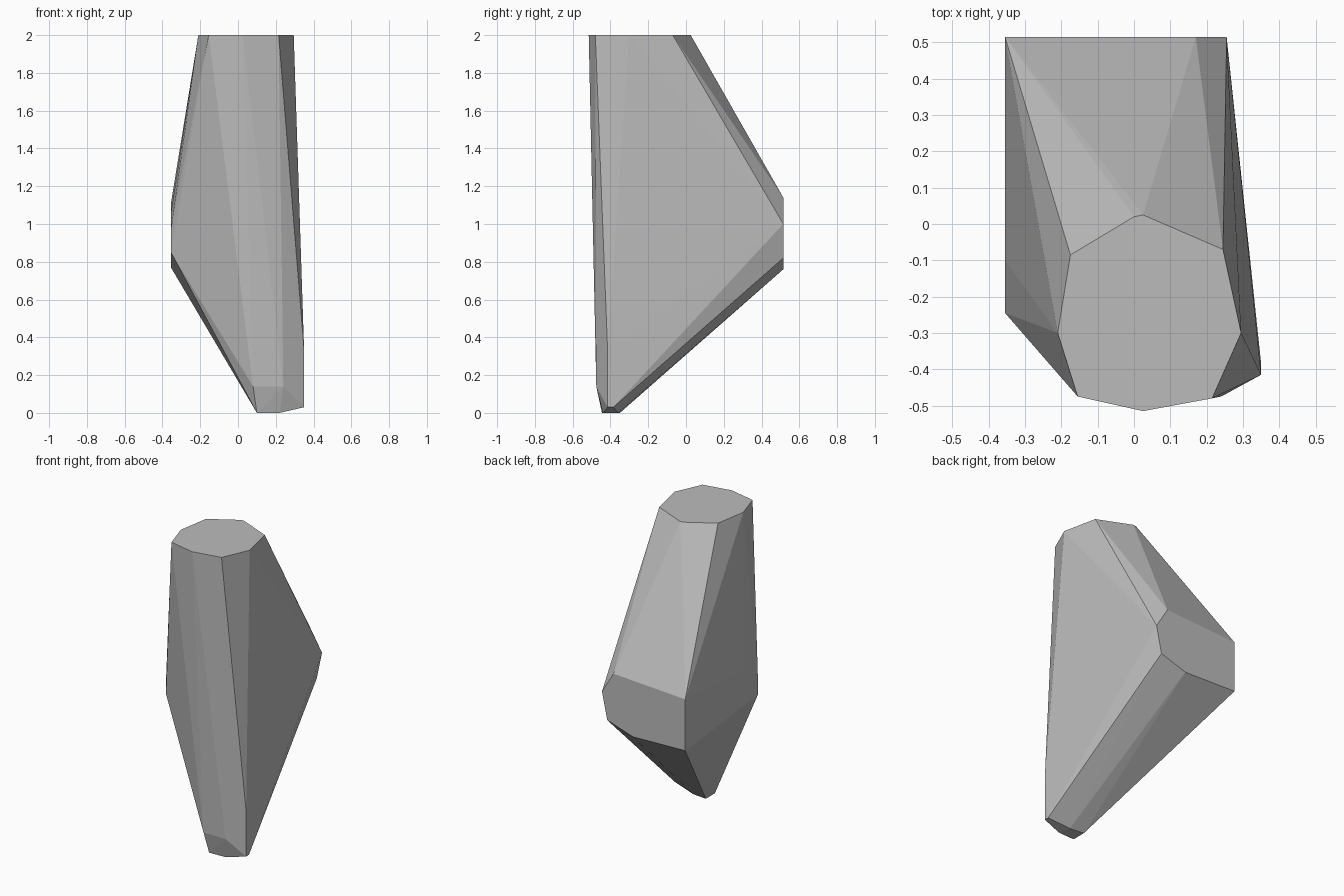
import bpy
import bmesh
import math

default_cube = bpy.data.objects.get("Cube")
if default_cube:
    bpy.data.objects.remove(default_cube, do_unlink=True)


def make_material(name, colour):
    material = bpy.data.materials.new(name)
    material.use_nodes = True
    material.diffuse_color = colour
    shader = next(n for n in material.node_tree.nodes if n.type == "BSDF_PRINCIPLED")
    shader.inputs["Base Color"].default_value = colour
    return material


def make_chipped_stone(name, outlines, material):
    """Wrap a convex faceted skin around the flat outlines of its cut sides."""
    mesh = bpy.data.meshes.new(name)
    bm = bmesh.new()
    for outline in outlines:
        for corner in outline:
            bm.verts.new(corner)
    hull = bmesh.ops.convex_hull(bm, input=bm.verts)
    unused = {g for g in hull["geom_interior"] + hull["geom_unused"]
              if isinstance(g, bmesh.types.BMVert)}
    bmesh.ops.delete(bm, geom=list(unused), context="VERTS")
    bmesh.ops.dissolve_limit(bm, angle_limit=math.radians(0.5),
                             verts=bm.verts, edges=bm.edges)
    bmesh.ops.recalc_face_normals(bm, faces=bm.faces)
    bm.to_mesh(mesh)
    bm.free()
    mesh.materials.append(material)
    stone = bpy.data.objects.new(name, mesh)
    bpy.context.collection.objects.link(stone)
    return stone


# Flat eight-sided top, as x and y
top = [(x, y, 2) for x, y in (
    (.025, .025), (.245, -.07), (.295, -.3), (.215, -.48),
    (.025, -.515), (-.155, -.475), (-.21, -.3), (-.175, -.085), (0, .02))]

# Flat cut at the back, as x and z
back = [(x, .515, z) for x, z in (
    (.255, 1), (.17, 1.14), (-.355, 1.11),
    (-.355, .77), (.03, .76), (.217, .82))]

# Flat cut on the bulging side, as y and z
side = [(-.355, y, z) for y, z in ((-.1, 1.06), (-.245, .97), (-.245, .85))]

# Narrow foot: ground contact, front chamfer and outer edge
foot = [(x, y, 0) for x, y in ((.1, -.35), (.1, -.445), (.22, -.44), (.2, -.36))]
chamfer = [(x, -.475, .14) for x in (.08, .24)]
outer_edge = [(.35, -.415, .03), (.35, -.385, .03), (.35, -.415, .33)]

grey = make_material("stone_grey", (.5, .5, .5, 1))
make_chipped_stone("faceted_stone", (top, back, side, foot, chamfer, outer_edge), grey)
